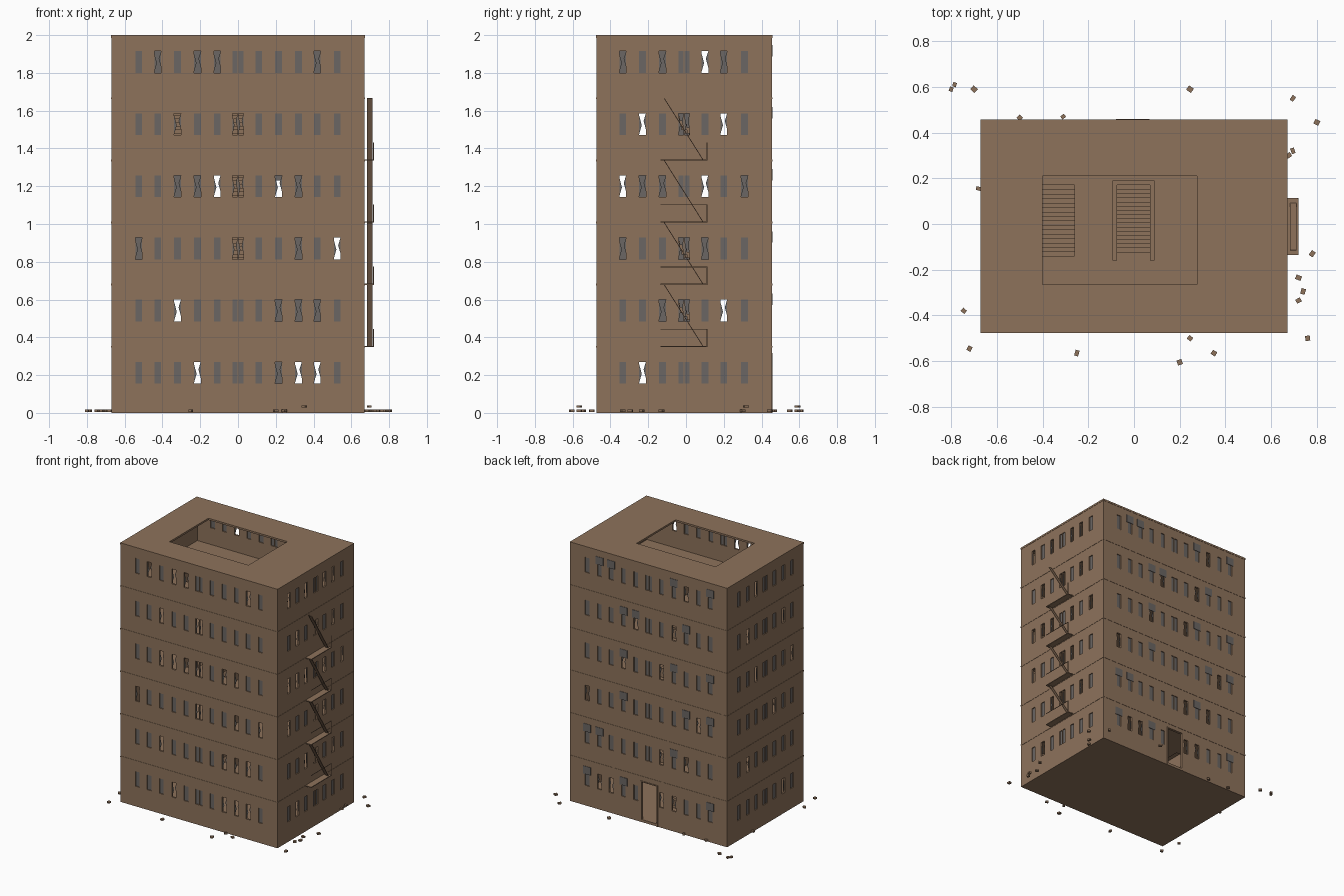
import bpy, bmesh, math, random
from mathutils import Matrix, Vector

if "Cube" in bpy.data.objects:
    bpy.data.objects.remove(bpy.data.objects["Cube"])

random.seed(4)
X, Y0, Y1, STOREY, WALL = 0.67, -0.475, 0.455, 0.329, 0.014


def material(name, rgb):
    m = bpy.data.materials.new(name)
    m.diffuse_color = (*rgb, 1)
    m.use_nodes = True
    m.node_tree.nodes["Principled BSDF"].inputs["Base Color"].default_value = m.diffuse_color
    return m


BROWN = material("dusty_brown", (0.27, 0.17, 0.105))
GREY = material("grey_glass", (0.145, 0.132, 0.125))


def finish(name, bm, mat):
    me = bpy.data.meshes.new(name)
    bm.to_mesh(me)
    bm.free()
    me.materials.append(mat)
    ob = bpy.data.objects.new(name, me)
    bpy.context.collection.objects.link(ob)
    return ob


def add_box(bm, a, b, rot=None):
    a, b = Vector(a), Vector(b)
    s = b - a
    m = Matrix.Translation((a + b) / 2)
    if rot is not None:
        m = m @ rot
    bmesh.ops.create_cube(bm, size=1, matrix=m @ Matrix.Diagonal((s.x, s.y, s.z, 1)))


def sheet(name, u_range, v_range, holes, place, flip, thick):
    """Flat panel with rectangular holes (u0, u1, v0, v1), thickened inward."""
    us = sorted({*u_range, *[h[0] for h in holes], *[h[1] for h in holes]})
    vs = sorted({*v_range, *[h[2] for h in holes], *[h[3] for h in holes]})
    bm = bmesh.new()
    grid = [[bm.verts.new(place(u, v, 0)) for v in vs] for u in us]
    for i in range(len(us) - 1):
        for j in range(len(vs) - 1):
            u, v = (us[i] + us[i + 1]) / 2, (vs[j] + vs[j + 1]) / 2
            if any(h[0] < u < h[1] and h[2] < v < h[3] for h in holes):
                continue
            loop = [grid[i][j], grid[i + 1][j], grid[i + 1][j + 1], grid[i][j + 1]]
            bm.faces.new(loop[::-1] if flip else loop)
    bmesh.ops.delete(bm, geom=[v for v in bm.verts if not v.link_faces], context='VERTS')
    ob = finish(name, bm, BROWN)
    mod = ob.modifiers.new("thickness", 'SOLIDIFY')
    mod.thickness, mod.offset = thick, -1
    return ob


# Window columns, and broken windows per storey (bottom first)
LONG = [-0.525, -0.425, -0.32, -0.215, -0.11, 0, 0.11, 0.215, 0.32, 0.42, 0.525]
SHORT = [-0.335, -0.23, -0.125, -0.01, 0.1, 0.2, 0.31]
DOOR = (-0.07, 0.06, 0.02, 0.31)
SIDES = {
    "front": (LONG, (-X, X), lambda u, z, d: (u, Y0 + d, z), False,
              [(3, 7, 8, 9), (2, 7, 8, 9), (0, 5, 8, 10), (2, 3, 4, 5, 7, 8), (2, 5), (1, 3, 4, 9)]),
    "back": (LONG, (-X, X), lambda u, z, d: (u, Y1 - d, z), True,
             [(3, 4, 8, 9), (2, 4), (1, 10), (4, 7), (3, 6), (2,)]),
    "right": (SHORT, (Y0, Y1), lambda u, z, d: (X - d, u, z), False,
              [(1,), (2, 3, 5), (0, 3, 4), (0, 1, 2, 4, 6), (1, 3, 5), (0, 2, 4, 5)]),
    "left": (SHORT, (Y0, Y1), lambda u, z, d: (-X + d, u, z), True,
             [(1,), (5,), (2,), (0, 4), (1, 5), (4,)]),
}
PANE = [[(0, 0), (1, 0), (1, 1), (0, 1)]]
SHARDS = [[(0, 0.04), (0.38, 0.45), (0, 0.9)], [(1, 0.25), (1, 1), (0.65, 0.65)]]

# Walls with window openings and glazing
for side, (cols, span, place, flip, broken) in SIDES.items():
    holes, glass = [], bmesh.new()
    for r in range(6):
        z0 = 0.155 + STOREY * r
        z1 = z0 + 0.115
        for c, u in enumerate(cols):
            double = c == len(cols) // 2
            if side == "back" and r == 0 and double:
                continue
            parts = [(u - 0.029, u - 0.002), (u + 0.002, u + 0.029)] if double else [(u - 0.018, u + 0.018)]
            for a, b in parts:
                holes.append((a, b, z0, z1))
                for poly in (SHARDS if c in broken[r] else PANE):
                    pts = [place(a + (b - a) * p, z0 + (z1 - z0) * q, 0.007) for p, q in poly]
                    vs = [glass.verts.new(p) for p in pts]
                    glass.faces.new(vs[::-1] if flip else vs)
    if side == "back":
        holes.append(DOOR)
    sheet(side + "_wall", span, (0.0, 1.99), holes, place, flip, WALL)
    finish(side + "_window_glass", glass, GREY)

# Door frame at the back
bm = bmesh.new()
for a, b, lo, hi in [(-0.078, -0.07, 0, 0.318), (0.06, 0.068, 0, 0.318), (-0.07, 0.06, 0.31, 0.318)]:
    add_box(bm, (a, Y1 - 0.016, lo), (b, Y1 + 0.004, hi))
finish("door_frame", bm, BROWN)

# Loose grey plates over some back windows
bm = bmesh.new()
for r, cs in enumerate([(0, 7, 10), (3, 9, 10), (0, 2, 7), (0, 3, 7), (2, 6, 7), (0, 3, 8, 9)]):
    for c in cs:
        z = 0.275 + STOREY * r
        add_box(bm, (LONG[c] - 0.032, Y1, z - 0.032), (LONG[c] + 0.032, Y1 + 0.003, z + 0.028))
finish("window_plates", bm, GREY)

# Ground slab, storey floors with stair openings, roof with its large opening
flat = lambda z: (lambda u, v, d: (u, v, z))
MID = (-0.075, 0.07, -0.14, 0.17)
SIDE = (-0.42, -0.26, -0.16, 0.17)
sheet("ground_slab", (-X, X), (Y0, Y1), [], flat(0.02), False, 0.02)
for k in range(1, 6):
    sheet(f"floor_{k}", (-X - 0.002, X + 0.002), (Y0 - 0.002, Y1 + 0.002),
          [MID, SIDE] if k % 2 else [MID], flat(0.026 + STOREY * k), False, 0.01)
sheet("roof", (-X - 0.002, X + 0.002), (Y0 - 0.002, Y1 + 0.002),
      [(-0.40, 0.275, -0.265, 0.21)], flat(2.0), False, 0.014)

# Inside stairs and the low parapet round each middle stairwell
STEPS = 17
for k in range(5):
    bm = bmesh.new()
    base = 0.02 + STOREY * k
    for u0, u1, v0, v1 in ([MID, SIDE] if k % 2 == 0 else [MID]):
        run, rise = (v1 - v0) / STEPS, STOREY / STEPS
        for i in range(STEPS):
            top = base + rise * (i + 1)
            add_box(bm, (u0, v1 - run * (i + 1), max(base, top - 0.032)), (u1, v1 - run * i, top))
    finish(f"stairs_{k + 1}", bm, BROWN)
    bm = bmesh.new()
    z = base + STOREY
    for a, b in [((-0.095, -0.16), (-0.075, 0.19)), ((0.07, -0.16), (0.09, 0.19)), ((-0.075, 0.17), (0.07, 0.19))]:
        add_box(bm, (*a, z), (*b, z + 0.075))
    finish(f"stairwell_parapet_{k + 1}", bm, BROWN)

# Fire escape on the right wall: landings, sloping flights, handrails
landings, flights, rails = bmesh.new(), bmesh.new(), bmesh.new()
for k in range(4):
    z = 0.353 + STOREY * k
    add_box(landings, (X, -0.135, z - 0.004), (0.72, 0.113, z + 0.002))
    dy, dz = -0.205, 0.325
    rot = Matrix.Rotation(math.atan2(dz, dy), 4, 'X')
    c = Vector((0.697, 0.09 + dy / 2, z + dz / 2))
    half = Vector((0.014, math.hypot(dy, dz) / 2, 0.002))
    add_box(flights, c - half, c + half, rot)
    add_box(rails, (0.716, 0.109, z), (0.72, 0.113, z + 0.092))
    if k < 3:
        add_box(rails, (0.716, -0.135, z + 0.089), (0.72, 0.113, z + 0.092))
finish("fire_escape_landings", landings, BROWN)
finish("fire_escape_flights", flights, BROWN)
finish("fire_escape_rails", rails, BROWN)

# Rubble scattered round the base
RUBBLE = [(-0.80, 0.59), (-0.785, 0.61), (-0.70, 0.59), (-0.50, 0.465), (-0.31, 0.47), (0.245, 0.59),
          (0.695, 0.55), (0.80, 0.445), (0.695, 0.32), (0.677, 0.30), (-0.68, 0.155), (0.78, -0.13),
          (0.72, -0.235), (0.74, -0.295), (0.72, -0.335), (0.76, -0.50), (-0.745, -0.38), (-0.72, -0.545),
          (-0.25, -0.565), (0.245, -0.50), (0.35, -0.565), (0.20, -0.605)]
bm = bmesh.new()
for i, (x, y) in enumerate(RUBBLE):
    z = 0.034 if i in (5, 8, 20) else 0.012
    s = Vector((random.uniform(0.009, 0.013), random.uniform(0.008, 0.012), 0.006))
    c = Vector((x, y, z))
    add_box(bm, c - s, c + s, Matrix.Rotation(random.uniform(0, math.pi), 4, 'Z'))
finish("rubble", bm, BROWN)
